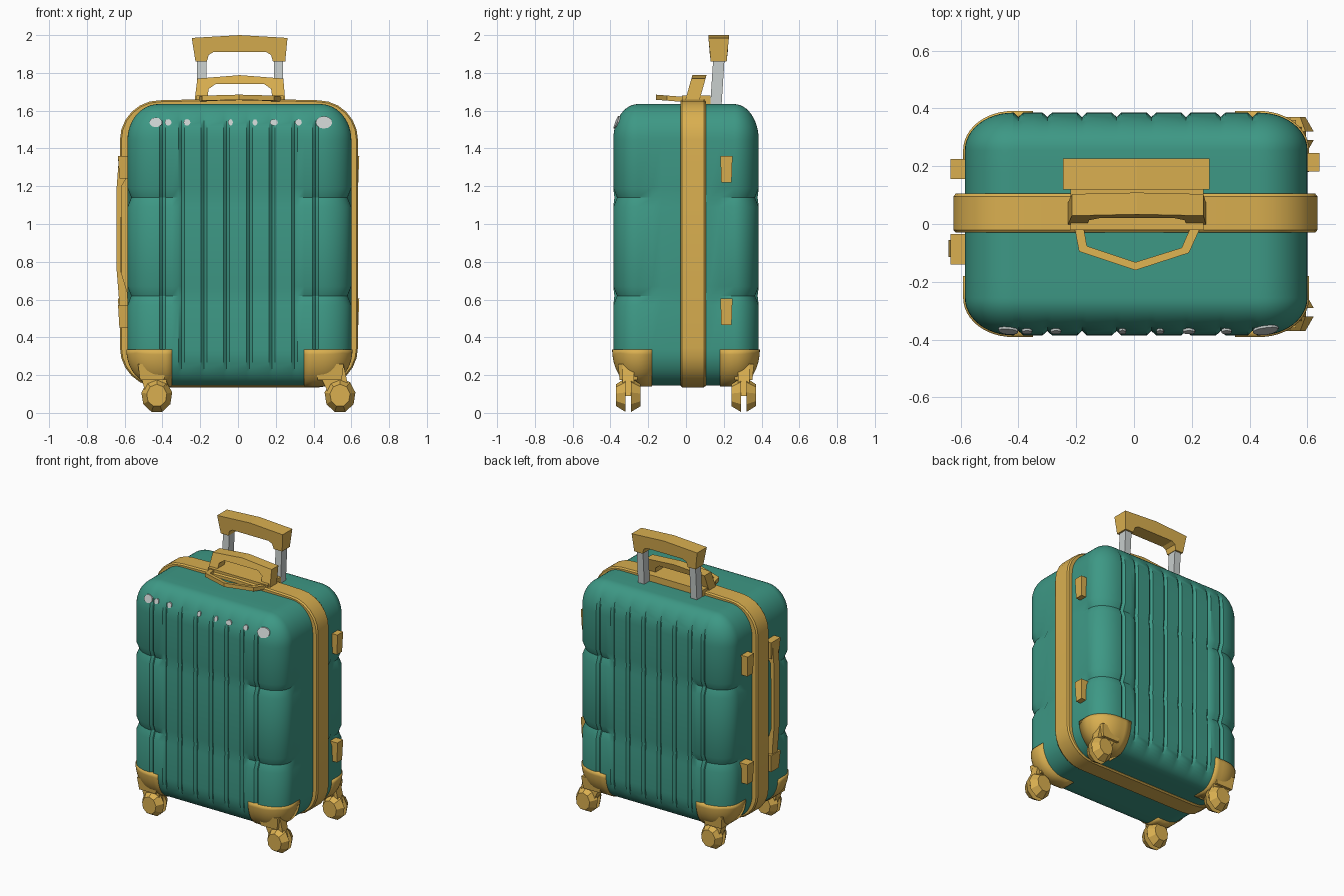
import bpy, bmesh, math
from mathutils import Vector

if "Cube" in bpy.data.objects:
    bpy.data.objects.remove(bpy.data.objects["Cube"])


def material(name, rgb):
    m = bpy.data.materials.new(name)
    m.diffuse_color = (*rgb, 1)
    m.use_nodes = True
    m.node_tree.nodes["Principled BSDF"].inputs["Base Color"].default_value = m.diffuse_color
    return m


GREEN = material("teal green", (0.047, 0.315, 0.235))
GOLD = material("ochre gold", (0.70, 0.43, 0.08))
GREY = material("light grey", (0.58, 0.62, 0.61))


def finish(name, bm, mat, smooth=None):
    bmesh.ops.recalc_face_normals(bm, faces=bm.faces)
    me = bpy.data.meshes.new(name)
    bm.to_mesh(me)
    bm.free()
    me.materials.append(mat)
    ob = bpy.data.objects.new(name, me)
    bpy.context.collection.objects.link(ob)
    if smooth:
        bpy.ops.object.select_all(action='DESELECT')
        ob.select_set(True)
        bpy.context.view_layer.objects.active = ob
        bpy.ops.object.shade_smooth_by_angle(angle=math.radians(smooth))
    return ob


# ---- rounded shell shared by the case and its corner guards ----
LO, HI = Vector((-0.585, -0.385, 0.145)), Vector((0.60, 0.385, 1.635))
R = Vector((0.165, 0.13, 0.19))
GROOVES = [-0.40, -0.30, -0.18, -0.06, 0.06, 0.18, 0.30, 0.41]
CREASES = [0.62, 1.14]


def lines(a, inner):
    t = [math.tan(k * math.pi / 24) for k in range(7)]
    return ([LO[a] + R[a] * (1 - v) for v in reversed(t)] + sorted(inner)
            + [HI[a] - R[a] * (1 - v) for v in t])


GRID = [lines(0, [-0.35, 0.35] + [g + d for g in GROOVES for d in (-0.016, 0, 0.016)]),
        lines(1, [-0.18, -0.13, 0.13, 0.18]),
        lines(2, [c + d for c in CREASES for d in (-0.05, 0, 0.05)])]


def surface(p, grow=0.0, detail=False):
    q = Vector([min(max(p[i], LO[i] + R[i]), HI[i] - R[i]) for i in range(3)])
    n = Vector([(p[i] - q[i]) / R[i] for i in range(3)]).normalized()
    out = q + Vector([n[i] * (R[i] + grow) for i in range(3)])
    if detail:
        if any(abs(p.x - g) < 1e-4 for g in GROOVES):
            out.y -= math.copysign(0.015 * abs(n.y) ** 4, n.y)
        wide = abs(p.x) > 0.31 and abs(p.y) > 0.15
        if any(abs(p.z - c) < 1e-4 for c in CREASES):
            out -= n * (0.02 if wide else 0.006 if abs(n.y) > 0.9 else 0)
    return out


def shell(name, mat, grow, keep, detail, smooth):
    bm, cache = bmesh.new(), {}

    def vert(p):
        k = tuple(round(c, 5) for c in p)
        if k not in cache:
            cache[k] = bm.verts.new(surface(p, grow, detail))
        return cache[k]

    for a in range(3):
        b, c = (a + 1) % 3, (a + 2) % 3
        for side in (LO[a], HI[a]):
            for u0, u1 in zip(GRID[b], GRID[b][1:]):
                for v0, v1 in zip(GRID[c], GRID[c][1:]):
                    quad = []
                    for u, v in ((u0, v0), (u1, v0), (u1, v1), (u0, v1)):
                        p = Vector()
                        p[a], p[b], p[c] = side, u, v
                        quad.append(p)
                    if keep(sum(quad, Vector()) / 4):
                        bm.faces.new([vert(p) for p in quad])
    return finish(name, bm, mat, smooth)


shell("case_body", GREEN, 0, lambda p: True, True, 30)
guards = shell("corner_guards", GOLD, 0.006,
               lambda p: abs(p.x) > 0.35 and abs(p.y) > 0.18 and p.z < 0.336, False, 30)
sol = guards.modifiers.new("thickness", 'SOLIDIFY')
sol.thickness, sol.offset = 0.03, -1


# ---- prism from a 2D profile; place(u, v, w) maps to 3D ----
def prism(name, pts, w0, w1, place, mat):
    bm = bmesh.new()
    a = [bm.verts.new(place(u, v, w0)) for u, v in pts]
    b = [bm.verts.new(place(u, v, w1)) for u, v in pts]
    bm.faces.new(a)
    bm.faces.new(b[::-1])
    for i in range(len(pts)):
        j = (i + 1) % len(pts)
        bm.faces.new((a[i], b[i], b[j], a[j]))
    return finish(name, bm, mat)


def box(name, lo, hi, mat, taper=0.0):
    """Box whose bottom end is drawn in by taper."""
    bm = bmesh.new()
    bmesh.ops.create_cube(bm, size=1)
    lo, hi = Vector(lo), Vector(hi)
    for v in bm.verts:
        k = 1 - taper if v.co.z < 0 else 1
        s = Vector((v.co.x * k, v.co.y * k, v.co.z))
        v.co = (lo + hi) / 2 + s * (hi - lo)
    return finish(name, bm, mat)


# ---- grey scuffs on the upper front edge ----
for x, r in ((-0.435, 0.034), (-0.37, 0.018), (-0.27, 0.018), (-0.04, 0.013),
             (0.09, 0.013), (0.19, 0.021), (0.32, 0.018), (0.455, 0.044)):
    bm = bmesh.new()
    ring = []
    for k in range(12):
        ang = k * math.pi / 6
        px, pz = x + r * math.cos(ang), 1.535 + max(r * 0.75, 0.017) * math.sin(ang)
        ex = max(0, px - HI.x + R.x, LO.x + R.x - px) / R.x
        ez = max(0, pz - HI.z + R.z) / R.z
        y = HI.y - R.y + R.y * math.sqrt(1 - ex * ex - ez * ez)
        ring.append(bm.verts.new((px, -y - 0.006, pz + 0.003)))
    bm.faces.new(ring)
    res = bmesh.ops.extrude_face_region(bm, geom=bm.faces[:])
    for v in res["geom"]:
        if isinstance(v, bmesh.types.BMVert):
            v.co.y += 0.009
    finish("front_scuff", bm, GREY)

# ---- gold band around the case, standing proud of the corners ----
bm = bmesh.new()
section = [(-0.03, -0.09), (-0.03, -0.008), (-0.02, 0), (0.095, 0), (0.105, -0.008), (0.105, -0.09)]
outline = []
for cx, cz, r, start in ((0.425, 1.445, 0.21, 0), (-0.415, 1.445, 0.21, 90),
                         (-0.415, 0.345, 0.21, 180), (0.425, 0.345, 0.21, 270)):
    for k in range(7):
        outline.append((cx, cz, r, math.radians(start + k * 15)))
    if start == 0:
        outline.append((0, 1.455, 0.21, math.pi / 2))
rings = [[bm.verts.new((cx + (r + o) * math.cos(a), y, cz + (r + o) * math.sin(a)))
          for y, o in section] for cx, cz, r, a in outline]
for i, ra in enumerate(rings):
    rb = rings[(i + 1) % len(rings)]
    for j in range(len(section)):
        k = (j + 1) % len(section)
        bm.faces.new((ra[j], ra[k], rb[k], rb[j]))
finish("middle_band", bm, GOLD, 25)

# ---- telescopic handle ----
for x in (-0.192, 0.215):
    prism("handle_rod", [(0.125, 1.58), (0.185, 1.58), (0.205, 1.89), (0.145, 1.89)],
          x - 0.024, x + 0.024, lambda u, v, w: (w, u, v), GREY)
grip = [(-0.225, 1.86), (-0.165, 1.86), (-0.155, 1.895), (-0.13, 1.91), (0.15, 1.91),
        (0.175, 1.895), (0.185, 1.86), (0.25, 1.86), (0.262, 1.985), (0.01, 2.0), (-0.245, 1.985)]
for_y = lambda v, w: 0.173 + w * (0.042 + 0.012 * min(1, (v - 1.86) / 0.1))
prism("pull_grip", grip, -1, 1, lambda u, v, w: (u, for_y(v, w), v), GOLD)

# ---- carry handle on top: mount, raised arch and flat front loop ----
box("handle_mount", (-0.22, -0.02, 1.63), (0.24, 0.13, 1.68), GOLD)
arch = [(-0.23, 1.65), (-0.165, 1.65), (-0.155, 1.715), (-0.12, 1.74), (0.14, 1.74),
        (0.175, 1.715), (0.185, 1.65), (0.25, 1.65), (0.24, 1.77), (0.01, 1.788), (-0.215, 1.77)]
prism("carry_handle", arch, 0, 0.075,
      lambda u, v, w: (u, w - 0.005 + (v - 1.65) * 0.28, v), GOLD)
loop = [(-0.21, 0.01), (-0.19, -0.095), (0.005, -0.16), (0.19, -0.10), (0.24, 0.01),
        (0.205, 0.01), (0.165, -0.082), (0.005, -0.132), (-0.163, -0.076), (-0.178, 0.01)]
prism("front_loop", loop, 1.645, 1.672, lambda u, v, w: (u, v, w - v * 0.08), GOLD)

# ---- side latches and the left side handle ----
for z in (0.465, 1.22):
    box("right_latch", (0.57, 0.182, z), (0.642, 0.246, z + 0.14), GOLD, 0.15)
    box("left_latch", (-0.635, 0.155, z), (-0.56, 0.225, z + 0.14), GOLD, 0.15)
strap = [(-0.57, 0.45), (-0.625, 0.46), (-0.63, 0.60), (-0.642, 0.75), (-0.642, 1.2), (-0.63, 1.36),
         (-0.57, 1.36), (-0.58, 1.26), (-0.617, 1.2), (-0.62, 0.75), (-0.58, 0.62)]
prism("side_handle", strap, -0.115, -0.055, lambda u, v, w: (u, w, v), GOLD)
for z in (0.45, 1.24):
    box("side_handle_bracket", (-0.635, -0.14, z), (-0.565, -0.035, z + 0.12), GOLD, 0.2)

# ---- casters: tapered fork, mount and twin faceted wheels ----
for x in (-0.43, 0.54):
    for y in (-0.305, 0.305):
        top = -0.455 if x < 0 else 0.485
        prism("caster_fork", [(top - 0.075, 0.25), (top + 0.075, 0.25), (x + 0.055, 0.09), (x - 0.055, 0.09)],
              y - 0.03, y + 0.03, lambda u, v, w: (u, w, v), GOLD)
        box("caster_mount", (top - 0.075, y - 0.055, 0.175), (top + 0.075, y + 0.055, 0.26), GOLD, 0.15)
        for s in (-1, 1):
            bm = bmesh.new()
            bmesh.ops.create_cone(bm, cap_ends=True, segments=9, radius1=0.092, radius2=0.06, depth=0.05)
            for v in bm.verts:
                px, py, pz = v.co
                v.co = (x + px * 0.9, y + s * (0.04 + pz), 0.092 + py)
            finish("caster_wheel", bm, GOLD)
